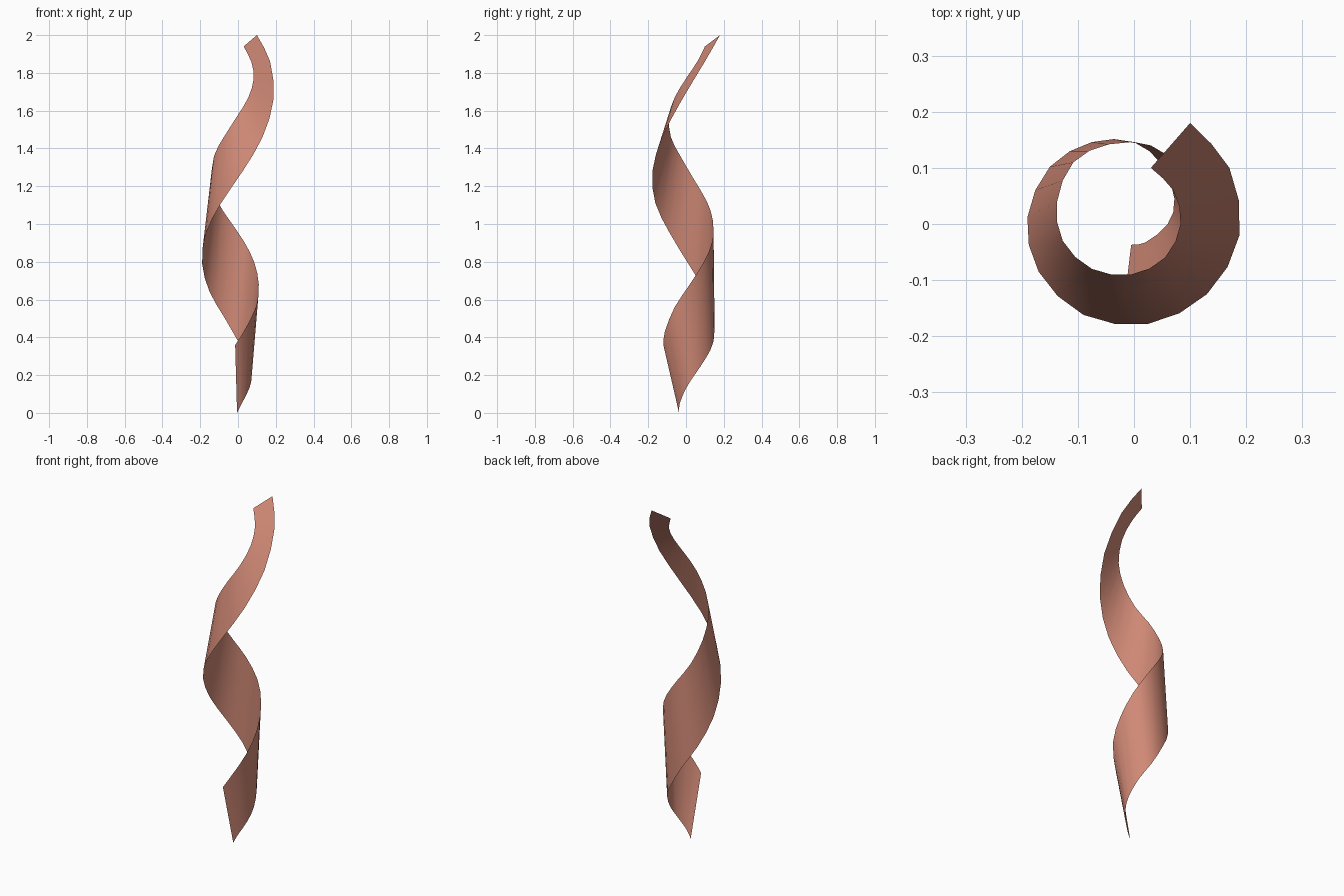
import bpy
import bmesh
from mathutils import Vector

STEPS = 2  # strips between neighbouring control stations

# Lower and upper edge of the ribbon in hundredths, from the foot to the tip
LOWER = [(-.5, -3.7, 0), (2, -3.3, 5), (6, 0, 13), (7.2, 4.5, 20),
         (5, 10.5, 29), (0, 14.6, 38), (-7.5, 14.6, 51), (-15, 10.2, 64),
         (-19, 1.2, 79), (-17, -8.5, 95), (-9, -16.2, 111), (2.5, -17.8, 128),
         (13, -12.5, 146), (18.8, -2, 166), (17, 10, 186), (10, 18, 200)]
UPPER = [(-1.5, -12, 36), (3, -11.2, 43), (9.5, -6, 56), (11, 2, 68),
         (8.5, 9.5, 80), (3, 14, 91), (-4.5, 14.2, 102), (-10.8, 11, 112),
         (-13.7, 4, 124), (-12.7, -3, 136), (-7.5, -8, 146), (-.5, -9, 157),
         (5.5, -6, 167), (8.3, 0, 177), (7, 6, 186), (3, 10, 194)]


def smooth_path(points):
    """Sample a smooth curve that passes through all the given points."""
    pts = [Vector(p) / 100 for p in points]
    ext = [2 * pts[0] - pts[1]] + pts + [2 * pts[-1] - pts[-2]]
    path = []
    for a, b, c, d in zip(ext, ext[1:], ext[2:], ext[3:]):
        for i in range(STEPS):
            t = i / STEPS
            path.append(b + (c - a) * (t / 2)
                        + (2 * a - 5 * b + 4 * c - d) * (t * t / 2)
                        + (3 * b - a - 3 * c + d) * (t ** 3 / 2))
    return path + [pts[-1]]


def make_material(name, colour):
    mat = bpy.data.materials.new(name)
    mat.use_nodes = True
    mat.diffuse_color = colour
    mat.node_tree.nodes["Principled BSDF"].inputs["Base Color"].default_value = colour
    return mat


cube = bpy.data.objects.get("Cube")
if cube:
    bpy.data.objects.remove(cube, do_unlink=True)

# Twisted ribbon: a single sheet lofted between its two edges
bm = bmesh.new()
low = [bm.verts.new(p) for p in smooth_path(LOWER)]
high = [bm.verts.new(p) for p in smooth_path(UPPER)]
for i in range(len(low) - 1):
    face = bm.faces.new((low[i], low[i + 1], high[i + 1], high[i]))
    face.smooth = True

mesh = bpy.data.meshes.new("spiral_ribbon")
bm.to_mesh(mesh)
bm.free()
mesh.materials.append(make_material("salmon_pink", (0.63, 0.25, 0.18, 1)))
ribbon = bpy.data.objects.new("spiral_ribbon", mesh)
bpy.context.collection.objects.link(ribbon)
